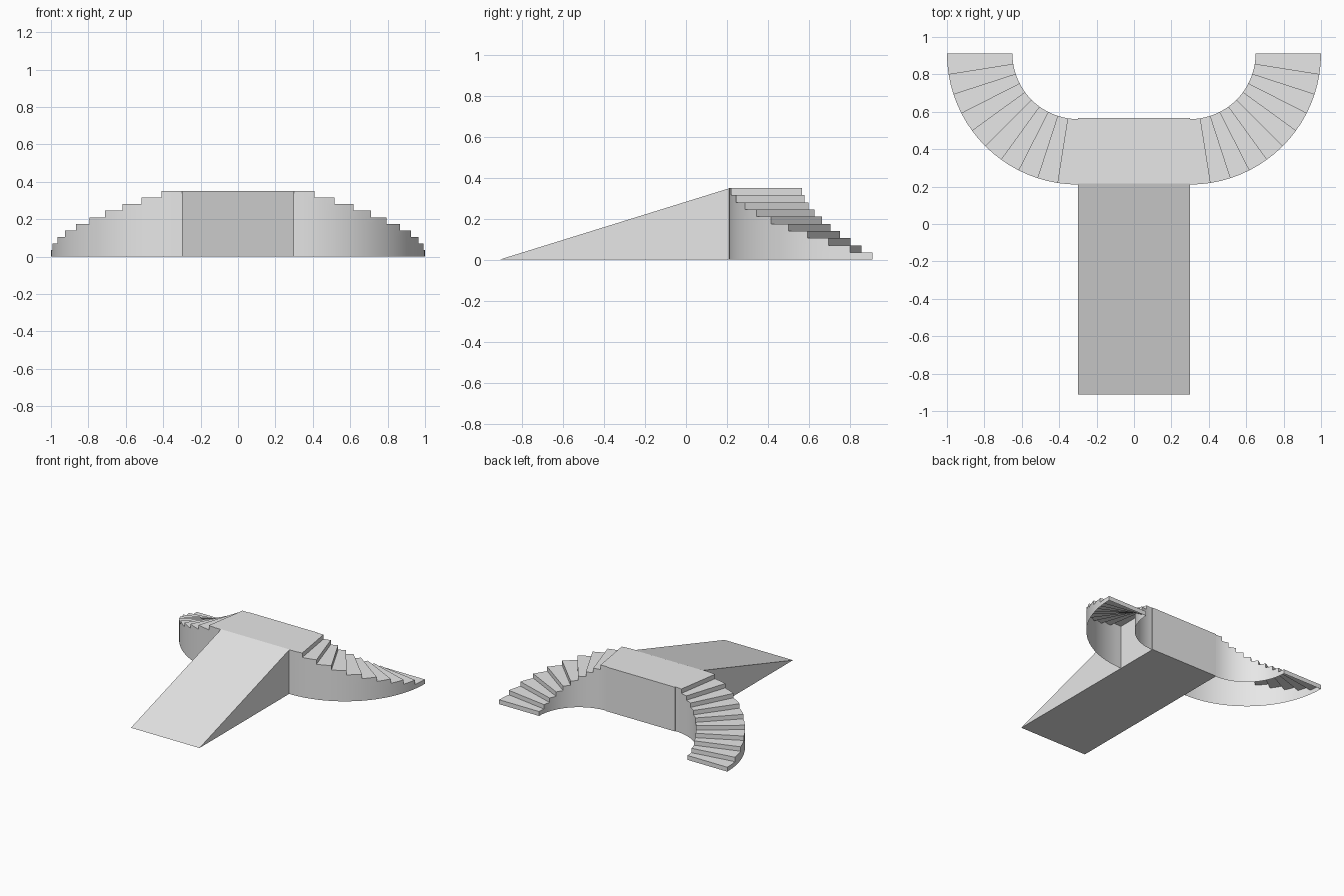
import bpy, bmesh, math

cube = bpy.data.objects.get("Cube")
if cube:
    bpy.data.objects.remove(cube, do_unlink=True)

# Overall dimensions
HALF_W = 0.30                  # half width of ramp and landing
HEIGHT = 0.35                  # landing height
FRONT, BACK = -0.911, 0.911
LAND_Y0, LAND_Y1 = 0.217, 0.567
R_IN, R_OUT = 0.35, 0.70       # stair radii
STEPS, SEGS = 10, 2            # steps per flight, wall segments per step
RISE = HEIGHT / STEPS

grey = bpy.data.materials.new("concrete_grey")
grey.use_nodes = True
grey.diffuse_color = (0.8, 0.8, 0.8, 1)
grey.node_tree.nodes["Principled BSDF"].inputs["Base Color"].default_value = (0.8, 0.8, 0.8, 1)


def finish(name, bm):
    mesh = bpy.data.meshes.new(name)
    bm.to_mesh(mesh)
    bm.free()
    mesh.materials.append(grey)
    obj = bpy.data.objects.new(name, mesh)
    bpy.context.collection.objects.link(obj)
    return obj


def prism(name, profile):
    """Extrude a (y, z) side profile across the model's width."""
    bm = bmesh.new()
    face = bm.faces.new([bm.verts.new((-HALF_W, y, z)) for y, z in profile])
    ext = bmesh.ops.extrude_face_region(bm, geom=[face], use_keep_orig=True)
    verts = [g for g in ext["geom"] if isinstance(g, bmesh.types.BMVert)]
    bmesh.ops.translate(bm, verts=verts, vec=(2 * HALF_W, 0, 0))
    bmesh.ops.recalc_face_normals(bm, faces=bm.faces)
    return finish(name, bm)


def curved_stair(name, side):
    """Quarter-turn flight, open underneath, descending away from the landing."""
    bm = bmesh.new()

    def quad(*corners):
        verts = []
        for radius, seg, level in corners:
            a = math.radians(90) * seg / (STEPS * SEGS)
            verts.append(bm.verts.new((side * (HALF_W + radius * math.sin(a)),
                                       BACK - radius * math.cos(a), level * RISE)))
        bm.faces.new(verts if side > 0 else verts[::-1])

    for step in range(STEPS):
        top = STEPS - step
        for s in range(step * SEGS, (step + 1) * SEGS):
            # Tread
            quad((R_IN, s, top), (R_OUT, s, top), (R_OUT, s + 1, top), (R_IN, s + 1, top))
            # Outer and inner walls, in tiers one riser high
            for k in range(top):
                quad((R_OUT, s, k), (R_OUT, s + 1, k), (R_OUT, s + 1, k + 1), (R_OUT, s, k + 1))
                quad((R_IN, s + 1, k), (R_IN, s, k), (R_IN, s, k + 1), (R_IN, s + 1, k + 1))
        # Riser
        e = (step + 1) * SEGS
        quad((R_OUT, e, top - 1), (R_IN, e, top - 1), (R_IN, e, top), (R_OUT, e, top))

    bmesh.ops.remove_doubles(bm, verts=bm.verts, dist=0.0005)
    obj = finish(name, bm)
    bpy.ops.object.select_all(action='DESELECT')
    obj.select_set(True)
    bpy.context.view_layer.objects.active = obj
    bpy.ops.object.shade_smooth_by_angle(angle=math.radians(30))


# Ramp and landing
prism("ramp", [(FRONT, 0), (LAND_Y0, 0), (LAND_Y0, HEIGHT)])
prism("landing", [(LAND_Y0, 0), (LAND_Y1, 0), (LAND_Y1, HEIGHT), (LAND_Y0, HEIGHT)])

# Two mirrored flights
curved_stair("left_stair", 1)
curved_stair("right_stair", -1)
